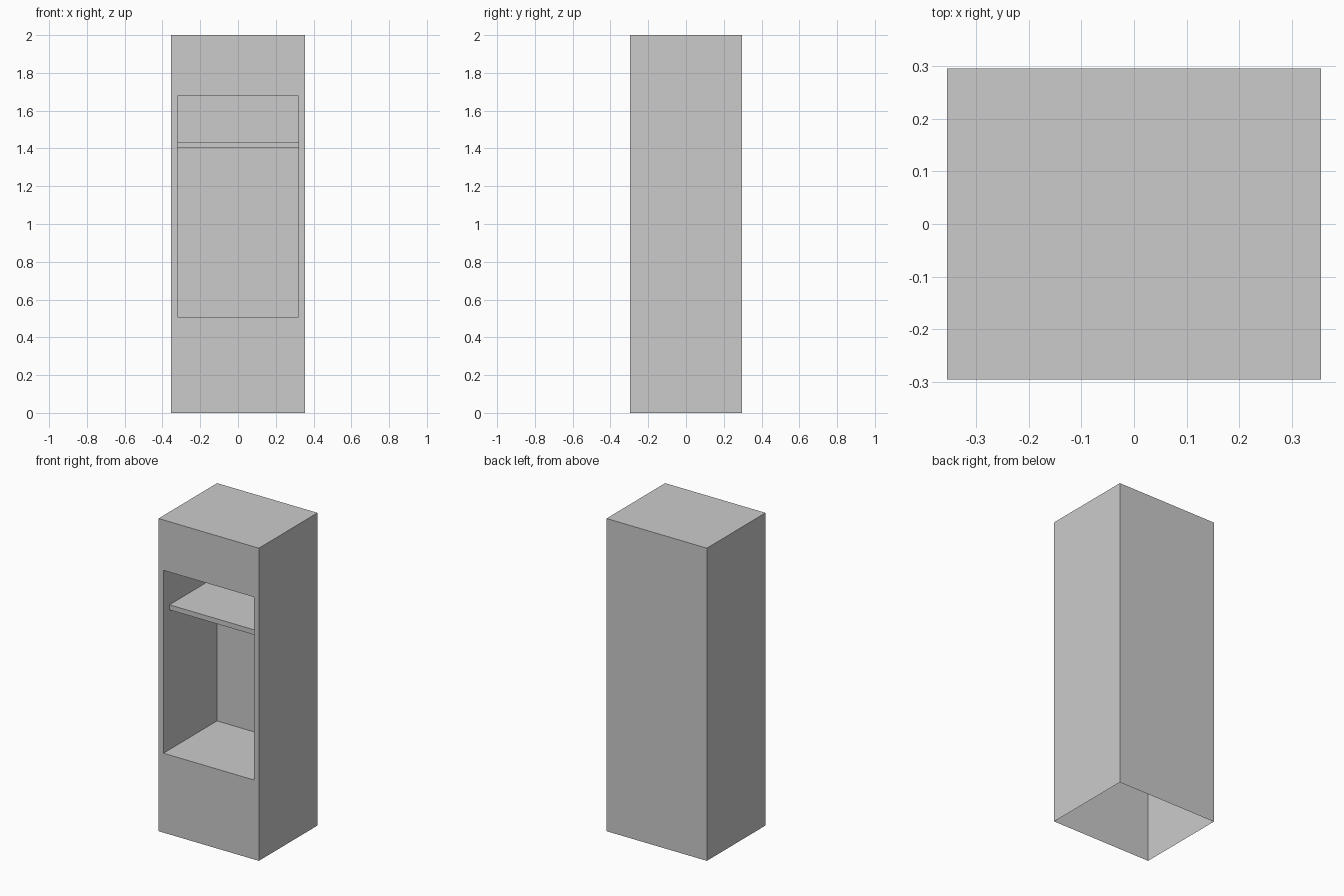
import bpy, bmesh
from mathutils import Matrix, Vector

if "Cube" in bpy.data.objects:
    bpy.data.objects.remove(bpy.data.objects["Cube"])

W, D, H = 0.71, 0.592, 2.0          # outer size
NX, NZ0, NZ1 = 0.32, 0.508, 1.678   # niche half width, floor, ceiling
BACK = 0.245                        # y of the niche back wall


def add_box(bm, lo, hi):
    lo, hi = Vector(lo), Vector(hi)
    m = Matrix.Translation((lo + hi) / 2) @ Matrix.Diagonal((*(hi - lo), 1))
    bmesh.ops.create_cube(bm, size=1, matrix=m)


def finish(bm, name):
    mesh = bpy.data.meshes.new(name)
    bm.to_mesh(mesh)
    bm.free()
    obj = bpy.data.objects.new(name, mesh)
    bpy.context.collection.objects.link(obj)
    return obj


# Cabinet body: thin shell, open underneath, with a recessed niche in the front
bm = bmesh.new()
add_box(bm, (-W / 2, -D / 2, 0), (W / 2, D / 2, H))
bm.normal_update()
bottom = [f for f in bm.faces if f.normal.z < -0.9]
bmesh.ops.delete(bm, geom=bottom, context='FACES_ONLY')
front = next(f for f in bm.faces if f.normal.y < -0.9)

# Front frame around the opening
bmesh.ops.inset_individual(bm, faces=[front], thickness=0.03)
for v in front.verts:
    v.co.x = NX if v.co.x > 0 else -NX
    v.co.z = NZ1 if v.co.z > H / 2 else NZ0

# Push the opening back to form the niche
ext = bmesh.ops.extrude_discrete_faces(bm, faces=[front])
for v in ext['faces'][0].verts:
    v.co.y = BACK
finish(bm, "cabinet_body")

# Shelf board, set back from the front
bm = bmesh.new()
add_box(bm, (-NX, -0.235, 1.402), (NX, BACK, 1.434))
finish(bm, "shelf")
